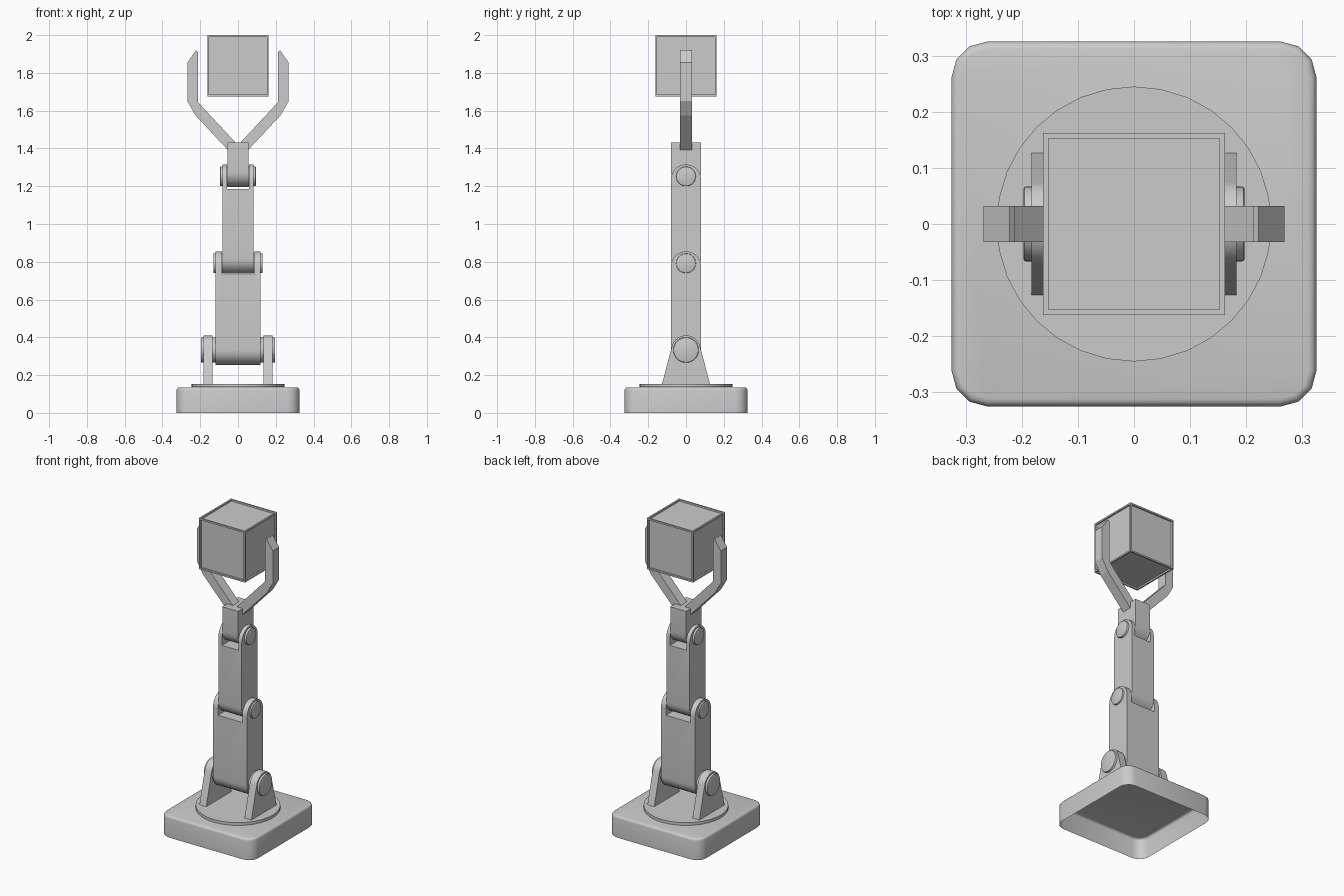
import bpy, bmesh, math
from mathutils import Matrix

if "Cube" in bpy.data.objects:
    bpy.data.objects.remove(bpy.data.objects["Cube"])


def finish(name, bm, smooth=True):
    bmesh.ops.recalc_face_normals(bm, faces=bm.faces)
    me = bpy.data.meshes.new(name)
    bm.to_mesh(me)
    bm.free()
    ob = bpy.data.objects.new(name, me)
    bpy.context.collection.objects.link(ob)
    if smooth:
        bpy.ops.object.select_all(action='DESELECT')
        ob.select_set(True)
        bpy.context.view_layer.objects.active = ob
        bpy.ops.object.shade_smooth_by_angle(angle=math.radians(35))
    return ob


def box(bm, x, y, z0, z1):
    m = Matrix.Translation((0, 0, (z0 + z1) / 2)) @ Matrix.Diagonal((2 * x, 2 * y, z1 - z0, 1))
    return bmesh.ops.create_cube(bm, size=1, matrix=m)["verts"]


def prism(bm, points, offset):
    """Extrude a closed 3D outline along an offset vector."""
    f = bm.faces.new([bm.verts.new(p) for p in points])
    r = bmesh.ops.extrude_face_region(bm, geom=[f], use_keep_orig=True)
    vs = [v for v in r["geom"] if isinstance(v, bmesh.types.BMVert)]
    bmesh.ops.translate(bm, vec=offset, verts=vs)


def arc(r, zc, a0, a1, n=16):
    angles = [math.radians(a0 + (a1 - a0) * i / n) for i in range(n + 1)]
    return [(r * math.cos(a), zc + r * math.sin(a)) for a in angles]


def pin(name, z, r, half):
    bm = bmesh.new()
    m = Matrix.Translation((0, 0, z)) @ Matrix.Rotation(math.pi / 2, 4, 'Y')
    bmesh.ops.create_cone(bm, cap_ends=True, segments=32, radius1=r, radius2=r,
                          depth=2 * half, matrix=m)
    rims = [e for e in bm.edges if any(len(f.verts) > 4 for f in e.link_faces)]
    bmesh.ops.bevel(bm, geom=rims, offset=0.005, segments=2, profile=0.5, affect='EDGES')
    finish(name, bm)


def arm(name, half, z0, z1, slot=None):
    """Link with a round bottom; with a slot it gets a round forked top."""
    top = arc(0.08, z1 - 0.08, 0, 180) if slot else [(0.08, z1), (-0.08, z1)]
    outline = top + arc(0.08, z0 + 0.08, 180, 360)
    bm = bmesh.new()
    prism(bm, [(-half, y, z) for y, z in outline], (2 * half, 0, 0))
    ob = finish(name, bm)
    if slot:
        cb = bmesh.new()
        box(cb, slot[0], 0.2, slot[1], z1 + 0.1)
        cutter = finish(name + "_slot_cutter", cb, False)
        cutter.hide_render = True
        cutter.hide_viewport = False
        cutter.display_type = 'WIRE'
        mod = ob.modifiers.new("fork", 'BOOLEAN')
        mod.operation = 'DIFFERENCE'
        mod.solver = 'EXACT'
        mod.object = cutter
        bpy.context.view_layer.objects.active = ob
        bpy.ops.object.modifier_apply(modifier=mod.name)
        bpy.data.objects.remove(cutter)


# base: rounded square shell, open underneath
bm = bmesh.new()
box(bm, 0.325, 0.325, 0, 0.135)
edges = [e for e in bm.edges if abs(e.verts[0].co.z - e.verts[1].co.z) > 0.1]
bmesh.ops.bevel(bm, geom=edges, offset=0.063, segments=3, profile=0.5, affect='EDGES')
rim = [e for e in bm.edges if all(v.co.z > 0.13 for v in e.verts)]
bmesh.ops.bevel(bm, geom=rim, offset=0.014, segments=3, profile=0.5, affect='EDGES')
bottom = [f for f in bm.faces if all(v.co.z < 0.001 for v in f.verts)]
bmesh.ops.delete(bm, geom=bottom, context='FACES')
finish("base", bm)

# turntable disc
bm = bmesh.new()
bmesh.ops.create_cone(bm, cap_ends=True, segments=32, radius1=0.245, radius2=0.245,
                      depth=0.018, matrix=Matrix.Translation((0, 0, 0.145)))
finish("turntable", bm)

# shoulder brackets
for side, s in (("left", -1), ("right", 1)):
    bm = bmesh.new()
    outline = [(-0.127, 0.153), (0.127, 0.153)] + arc(0.077, 0.333, 14, 166)
    prism(bm, [(s * 0.135, y, z) for y, z in outline], (s * 0.048, 0, 0))
    finish("shoulder_bracket_" + side, bm)

# arm links and wrist
arm("lower_arm", 0.12, 0.254, 0.855, (0.086, 0.732))
arm("upper_arm", 0.082, 0.737, 1.315, (0.058, 1.185))
arm("wrist", 0.055, 1.195, 1.432)

# joint pins
pin("shoulder_pin", 0.333, 0.067, 0.197)
pin("elbow_pin", 0.792, 0.052, 0.13)
pin("wrist_pin", 1.252, 0.052, 0.095)

# gripper fingers
finger = [(0.012, 1.43), (0.055, 1.393), (0.225, 1.575), (0.268, 1.65),
          (0.268, 1.855), (0.222, 1.92), (0.212, 1.91), (0.212, 1.645)]
for side, s in (("left", -1), ("right", 1)):
    bm = bmesh.new()
    prism(bm, [(s * x, -0.032, z) for x, z in finger], (0, 0.064, 0))
    finish("gripper_finger_" + side, bm, False)

# held cube with recessed panels
bm = bmesh.new()
box(bm, 0.1625, 0.1625, 1.675, 2.0)
bmesh.ops.recalc_face_normals(bm, faces=bm.faces)
panels = list(bm.faces)
bmesh.ops.inset_individual(bm, faces=panels, thickness=0.014, depth=0)
bmesh.ops.inset_individual(bm, faces=panels, thickness=0.0005, depth=-0.01)
finish("held_cube", bm, False)
